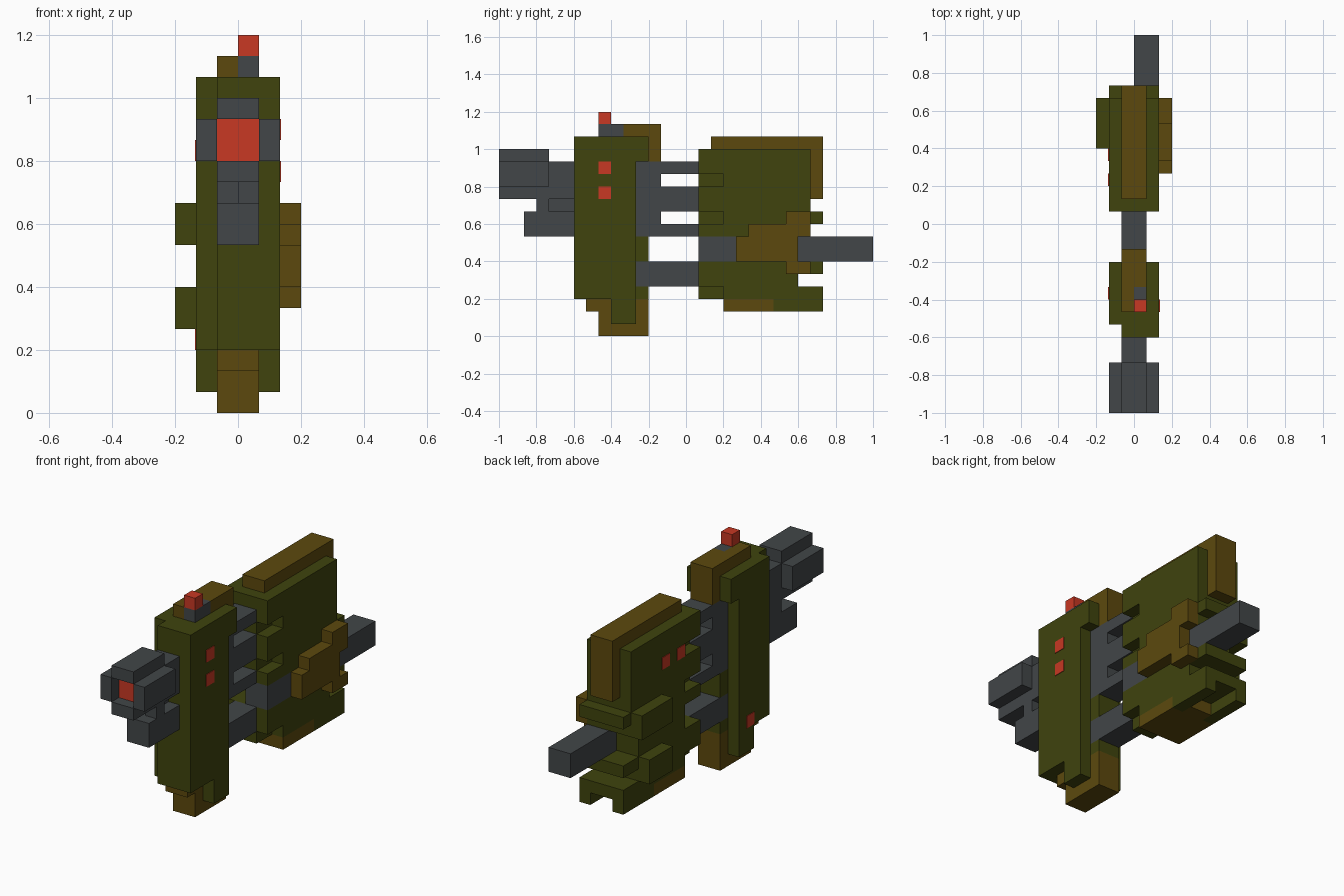
import bpy, bmesh
from mathutils import Vector

if "Cube" in bpy.data.objects:
    bpy.data.objects.remove(bpy.data.objects["Cube"])

U = 1 / 15  # one block of the grid


def material(name, rgb):
    m = bpy.data.materials.new(name)
    m.diffuse_color = (*rgb, 1)
    m.use_nodes = True
    m.node_tree.nodes["Principled BSDF"].inputs["Base Color"].default_value = m.diffuse_color
    return m


OLIVE = material("olive green", (0.050, 0.057, 0.004))
BROWN = material("dark brown", (0.107, 0.066, 0.004))
GREY = material("gunmetal grey", (0.054, 0.061, 0.065))
RED = material("signal red", (0.58, 0.04, 0.017))


def blocks(name, mat, *boxes):
    """One object from boxes given as x0, x1, y0, y1, z0, z1 in grid blocks."""
    bm = bmesh.new()
    for x0, x1, y0, y1, z0, z1 in boxes:
        for v in bmesh.ops.create_cube(bm, size=1)["verts"]:
            v.co = Vector((x1 if v.co.x > 0 else x0,
                           y1 if v.co.y > 0 else y0,
                           z1 if v.co.z > 0 else z0)) * U
    me = bpy.data.meshes.new(name)
    bm.to_mesh(me)
    bm.free()
    me.materials.append(mat)
    ob = bpy.data.objects.new(name, me)
    bpy.context.collection.objects.link(ob)
    return ob


def both(*boxes):
    """Each box plus its mirror image across x = 0."""
    return [b for x0, x1, *r in boxes for b in ((x0, x1, *r), (-x1, -x0, *r))]


# Muzzle: ring of blocks round a recessed red lens
blocks("muzzle_ring", GREY, (-1, 1, -15, -11, 14, 15), (-1, 1, -15, -9, 11, 12),
       *both((1, 2, -15, -11, 12, 14)))
blocks("muzzle_core", GREY, (-1, 1, -14, -9, 12, 14))
blocks("muzzle_lens", RED, (-1, 1, -14.06, -14, 12, 14))
blocks("lower_muzzle", GREY, (-1, 1, -13, -9, 8, 10), (0, 1, -12, -11, 10, 11),
       (-1, 0, -11, -9, 10, 11))

# Front housing
blocks("front_core", OLIVE, (-1, 1, -9, -4, 3, 16), (-1, 1, -4, -3, 14, 16),
       (-1, 1, -4, -3, 6, 8), (-1, 1, -4, -3, 3, 4))
blocks("front_right_plate", OLIVE, (1, 2, -9, -4, 3, 16), (1, 2, -4, -3, 14, 16))
blocks("front_left_plate", OLIVE, (-2, -1, -8, -4, 3, 16), (-2, -1, -4, -3, 14, 16))
blocks("front_plate_feet", OLIVE, *both((1, 2, -6, -4, 1, 3)))
blocks("front_foot", BROWN, (-1, 1, -7, -3, 0, 3), (-1, 1, -8, -7, 2, 3))
blocks("front_cap", BROWN, (-1, 1, -5, -2, 16, 17), (-1, 0, -7, -5, 16, 17),
       (-1, 1, -3, -2, 14, 16))
blocks("sight_base", GREY, (0, 1, -7, -5, 16, 17))
blocks("sight_light", RED, (0, 1, -7, -6, 17, 18))

# Connecting frame and arms
blocks("link_frame", GREY, (-1, 1, -4, -2, 8, 14))
blocks("link_arms", GREY, *[(-1, 1, -2, 1, a, b) for a, b in ((13, 14), (10, 12), (8, 9))],
       (-1, 1, -4, 1, 4, 6))

# Rear housing: core plus side plates with notches along the front edge
blocks("rear_core", OLIVE, (-1, 1, 1, 10, 8, 15), (-1, 1, 1, 9, 3, 6))
blocks("rear_upper_plates", OLIVE,
       *both((1, 2, 3, 10, 9, 15), (1, 2, 1, 3, 13, 15), (1, 2, 1, 3, 10, 12),
             (1, 2, 1, 10, 8, 9)))
blocks("rear_lower_plates", OLIVE, *both((1, 2, 3, 9, 3, 6), (1, 2, 1, 3, 4, 6)))
blocks("rear_tail_ledges", OLIVE, (-2, 2, 10, 11, 9, 10), (-2, 2, 9, 11, 5, 6),
       (-2, 2, 9, 11, 3, 4))
blocks("rear_tail_fork", OLIVE, *both((1, 2, 7, 11, 2, 3)))
blocks("rear_belly", BROWN, (-1, 1, 3, 8, 2, 3), *both((1, 2, 3, 7, 2, 3)))
blocks("rear_spine", BROWN, (-1, 1, 2, 11, 15, 16), (-1, 1, 10, 11, 11, 15))
blocks("rear_left_fill", OLIVE, (-2, 0, 3, 9, 6, 8))
blocks("rear_left_fins", OLIVE, (-3, -2, 6, 10, 8, 10), (-3, -2, 6, 9, 4, 6))

# Offset barrel with its right hand guard
blocks("rear_barrel", GREY, (0, 2, 1, 15, 6, 8))
blocks("barrel_guard", BROWN, (2, 3, 4, 9, 6, 8), (2, 3, 5, 10, 8, 9),
       (2, 3, 8, 10, 9, 10), (2, 3, 8, 10, 5, 6))

# Small red marks on the side plates
blocks("right_marks", RED, *[(2, 2.05, -7, -6, z, z + 1) for z in (11, 13)])
blocks("left_marks", RED, *[(-2.05, -2, y, y + 1, z, z + 1)
                            for y, z in ((-6, 3), (3, 12), (5, 12))])
